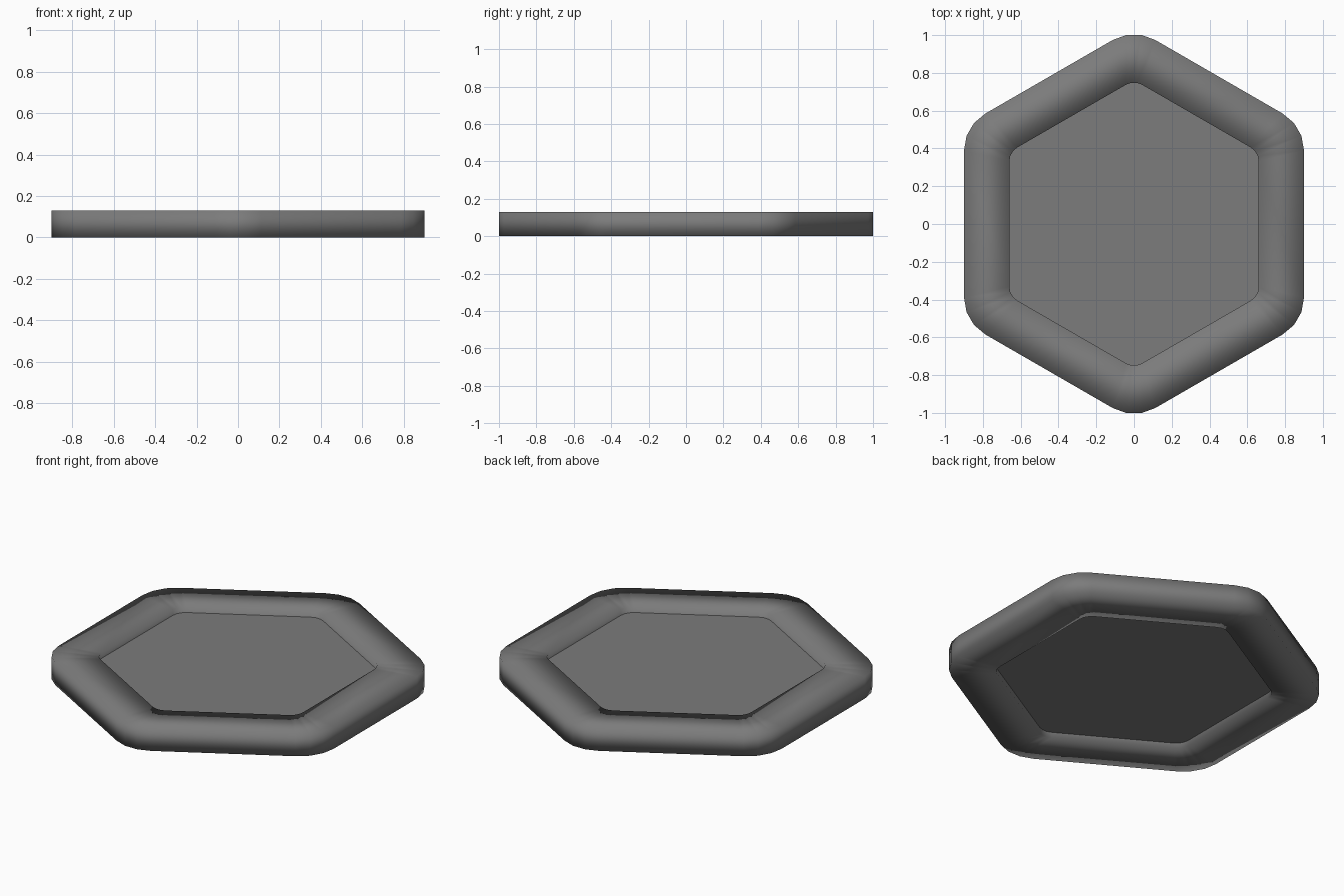
import bpy, bmesh, math

if "Cube" in bpy.data.objects:
    bpy.data.objects.remove(bpy.data.objects["Cube"])

grey = bpy.data.materials.new("mid_grey")
grey.diffuse_color = (0.2, 0.2, 0.2, 1)
grey.use_nodes = True
grey.node_tree.nodes["Principled BSDF"].inputs["Base Color"].default_value = grey.diffuse_color


def rounded_hexagon(apothem, radius, segments=3):
    """Outline of a hexagon with points on +y and -y and rounded corners."""
    centre = (apothem - radius) / math.cos(math.pi / 6)
    pts = []
    for i in range(6):
        a = math.radians(30 + 60 * i)
        for j in range(segments + 1):
            b = a + math.radians(-30 + 60 * j / segments)
            pts.append((centre * math.cos(a) + radius * math.cos(b),
                        centre * math.sin(a) + radius * math.sin(b)))
    return pts


def finish(name, bm, smooth):
    bmesh.ops.recalc_face_normals(bm, faces=bm.faces)
    for f in bm.faces:
        f.smooth = smooth
    mesh = bpy.data.meshes.new(name)
    bm.to_mesh(mesh)
    bm.free()
    mesh.materials.append(grey)
    obj = bpy.data.objects.new(name, mesh)
    bpy.context.collection.objects.link(obj)


def loop(bm, pts, z):
    return [bm.verts.new((x, y, z)) for x, y in pts]


def bridge(bm, a, b):
    n = len(a)
    for i in range(n):
        k = (i + 1) % n
        bm.faces.new((a[i], a[k], b[k], b[i]))


# Rim: rectangular section swept round the hexagon, fully smooth shaded
bm = bmesh.new()
outer = rounded_hexagon(0.90, 0.225)
inner = rounded_hexagon(0.66, 0.085)
section = [loop(bm, outer, 0), loop(bm, outer, 0.13),
           loop(bm, inner, 0.13), loop(bm, inner, 0)]
for i in range(4):
    bridge(bm, section[i], section[(i + 1) % 4])
finish("rim", bm, True)

# Recessed centre panel, sunk on both sides
bm = bmesh.new()
panel = rounded_hexagon(0.662, 0.085)
low, high = loop(bm, panel, 0.033), loop(bm, panel, 0.097)
bridge(bm, low, high)
bm.faces.new(low)
bm.faces.new(high)
finish("centre_panel", bm, False)
